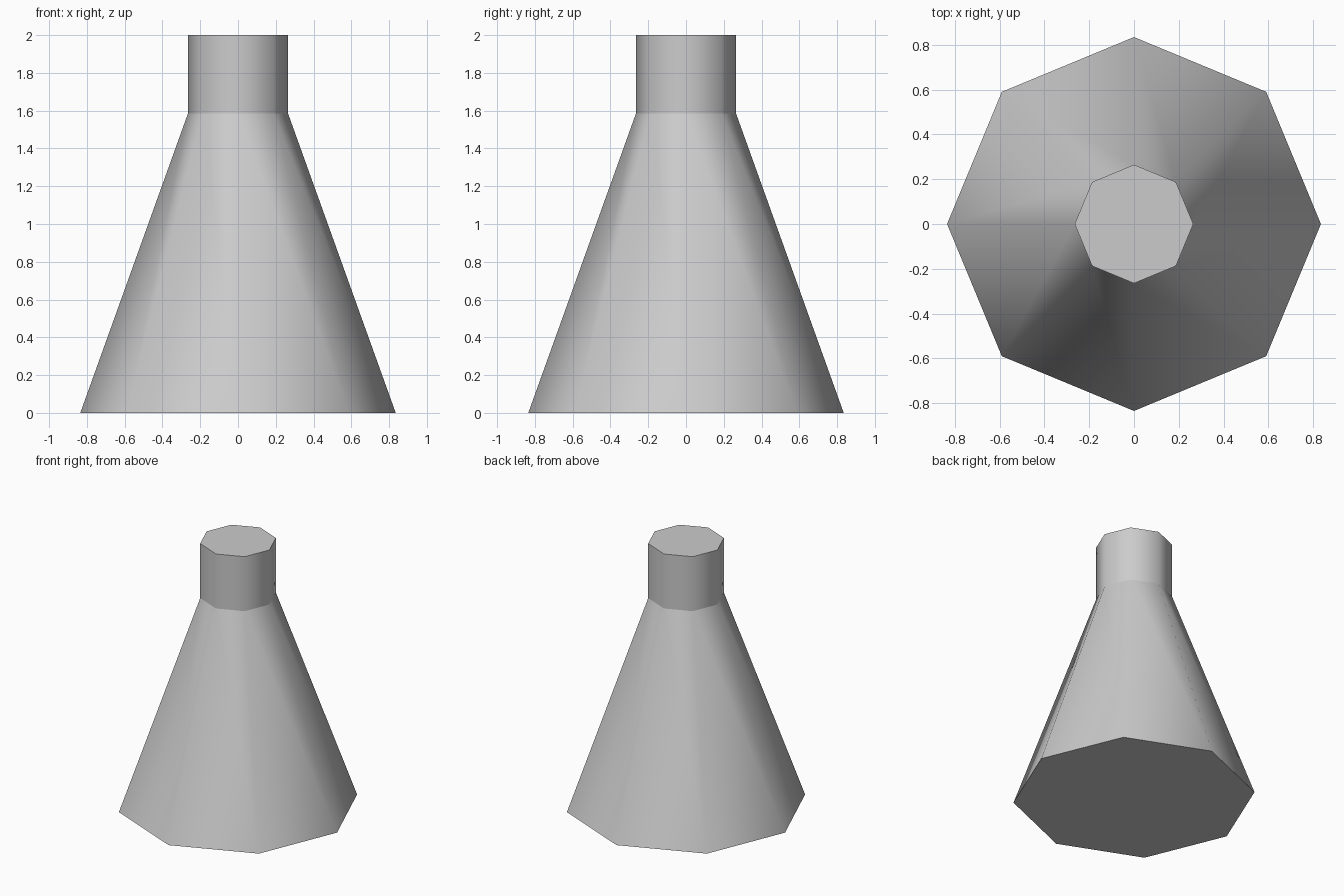
import bpy
import bmesh
from mathutils import Matrix

SIDES = 8
BASE_RADIUS, NECK_RADIUS = 0.835, 0.265
SHOULDER_Z, TOP_Z = 1.585, 2.0

cube = bpy.data.objects.get("Cube")
if cube:
    bpy.data.objects.remove(cube, do_unlink=True)

grey = bpy.data.materials.new("light_grey")
grey.use_nodes = True
colour = (0.6, 0.6, 0.6, 1)
grey.diffuse_color = colour
grey.node_tree.nodes["Principled BSDF"].inputs["Base Color"].default_value = colour


def flask_section(name, r_low, r_high, z_low, z_high, open_end):
    """Eight-sided tube, smooth around its wall, with one flat end cap."""
    bm = bmesh.new()
    bmesh.ops.create_cone(
        bm, cap_ends=True, segments=SIDES, radius1=r_low, radius2=r_high,
        depth=z_high - z_low,
        matrix=Matrix.Translation((0, 0, (z_low + z_high) / 2)))
    # Remove the cap hidden at the shoulder joint
    bm.normal_update()
    hidden = [f for f in bm.faces if f.normal.z * open_end > 0.9]
    bmesh.ops.delete(bm, geom=hidden, context="FACES_ONLY")
    # Smooth wall, flat cap with a crisp rim
    for face in bm.faces:
        face.smooth = abs(face.normal.z) < 0.9
    for edge in bm.edges:
        edge.smooth = all(f.smooth for f in edge.link_faces)
    mesh = bpy.data.meshes.new(name)
    bm.to_mesh(mesh)
    bm.free()
    mesh.materials.append(grey)
    obj = bpy.data.objects.new(name, mesh)
    bpy.context.collection.objects.link(obj)
    return obj


# Conical body, then the straight neck on top
flask_section("flask_body", BASE_RADIUS, NECK_RADIUS, 0, SHOULDER_Z, 1)
flask_section("flask_neck", NECK_RADIUS, NECK_RADIUS, SHOULDER_Z, TOP_Z, -1)
